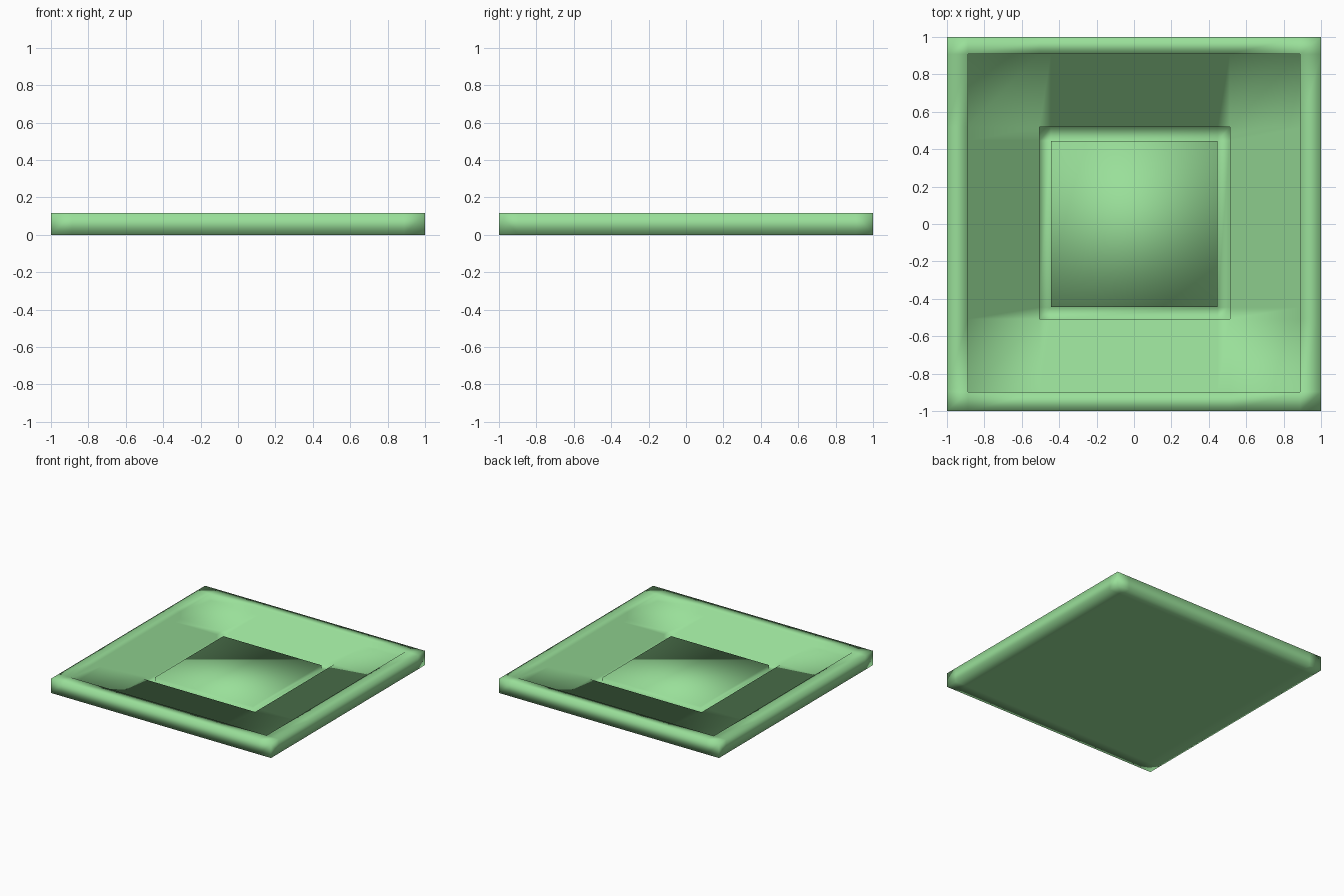
import bpy
import bmesh

default = bpy.data.objects.get("Cube")
if default:
    bpy.data.objects.remove(default, do_unlink=True)

# Plain green for the whole tile
green = bpy.data.materials.new("light_green")
green.use_nodes = True
colour = (0.32, 0.74, 0.32, 1)
green.diffuse_color = colour
bsdf = next(n for n in green.node_tree.nodes if n.type == "BSDF_PRINCIPLED")
bsdf.inputs["Base Color"].default_value = colour

# Step lines across the tile, and the height of each ring from rim to centre
XS = [-1, -0.888, -0.505, -0.445, 0.447, 0.512, 0.888, 1]
YS = [-1, -0.897, -0.508, -0.445, 0.445, 0.518, 0.908, 1]
RIM, LEDGE, GROOVE, PAD = 0.117, 0.06, 0.03, 0.063
HEIGHTS = [RIM, LEDGE, GROOVE, PAD]
N = len(XS) - 1

bm = bmesh.new()
corners = {}


def corner(i, j, z):
    if (i, j, z) not in corners:
        corners[i, j, z] = bm.verts.new((XS[i], YS[j], z))
    return corners[i, j, z]


def height(i, j):
    ring = min(i, j, N - 1 - i, N - 1 - j)
    return HEIGHTS[ring] if ring >= 0 else 0


def wall(a, b, za, zb):
    if za != zb:
        bm.faces.new([corner(*a, za), corner(*b, za), corner(*b, zb), corner(*a, zb)])


# Top and bottom faces of every cell
for i in range(N):
    for j in range(N):
        square = [(i, j), (i + 1, j), (i + 1, j + 1), (i, j + 1)]
        for z in (0, height(i, j)):
            bm.faces.new([corner(*p, z) for p in square])

# Upright walls wherever neighbouring cells differ in height
for i in range(N + 1):
    for j in range(N):
        wall((i, j), (i, j + 1), height(i - 1, j), height(i, j))
        wall((j, i), (j + 1, i), height(j, i - 1), height(j, i))

bmesh.ops.recalc_face_normals(bm, faces=bm.faces[:])
for face in bm.faces:
    face.smooth = True

mesh = bpy.data.meshes.new("stepped_tile")
bm.to_mesh(mesh)
bm.free()
mesh.materials.append(green)
tile = bpy.data.objects.new("stepped_tile", mesh)
bpy.context.collection.objects.link(tile)
